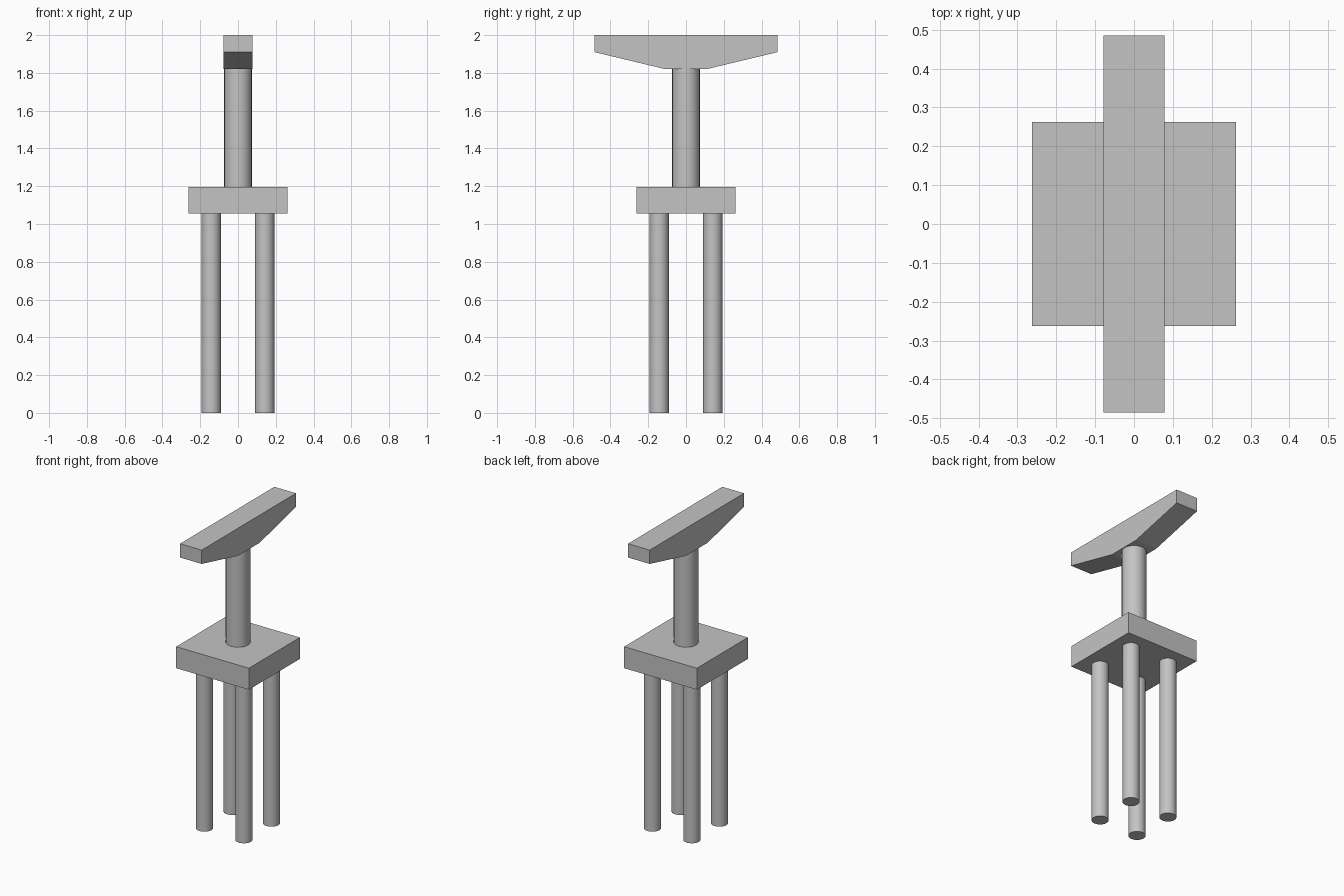
import bpy
import bmesh
import math

cube = bpy.data.objects.get("Cube")
if cube:
    bpy.data.objects.remove(cube, do_unlink=True)

# Single concrete grey
concrete = bpy.data.materials.new("concrete_grey")
concrete.use_nodes = True
GREY = (0.55, 0.55, 0.55, 1)
concrete.diffuse_color = GREY
concrete.node_tree.nodes["Principled BSDF"].inputs["Base Color"].default_value = GREY


def cylinder(name, x, y, z0, z1, radius, sides=24):
    bpy.ops.mesh.primitive_cylinder_add(vertices=sides, radius=radius, depth=z1 - z0,
                                        location=(x, y, (z0 + z1) / 2))
    obj = bpy.context.object
    obj.name = name
    obj.data.materials.append(concrete)
    bpy.ops.object.shade_smooth_by_angle(angle=math.radians(30))


def extruded(name, profile, half_width):
    """Extrude a y-z profile symmetrically along x."""
    bm = bmesh.new()
    face = bm.faces.new([bm.verts.new((-half_width, y, z)) for y, z in profile])
    side = bmesh.ops.extrude_face_region(bm, geom=[face])["geom"]
    verts = [v for v in side if isinstance(v, bmesh.types.BMVert)]
    bmesh.ops.translate(bm, verts=verts, vec=(2 * half_width, 0, 0))
    bmesh.ops.recalc_face_normals(bm, faces=bm.faces)
    mesh = bpy.data.meshes.new(name)
    bm.to_mesh(mesh)
    bm.free()
    mesh.materials.append(concrete)
    bpy.context.collection.objects.link(bpy.data.objects.new(name, mesh))


# Four piles under the footing
for side, x in (("left", 0.142), ("right", -0.142)):
    for end, y in (("front", -0.142), ("back", 0.142)):
        cylinder(f"pile_{end}_{side}", x, y, 0, 1.055, 0.051)

# Square footing slab
S = 0.262
extruded("footing_slab", [(-S, 1.055), (S, 1.055), (S, 1.195), (-S, 1.195)], S)

# Round pier column
cylinder("pier_column", 0, 0, 1.195, 1.82, 0.073)

# Tapered hammerhead cap beam
half = [(0.11, 1.82), (0.485, 1.91), (0.485, 2.0)]
extruded("cap_beam", half + [(-y, z) for y, z in reversed(half)], 0.078)
